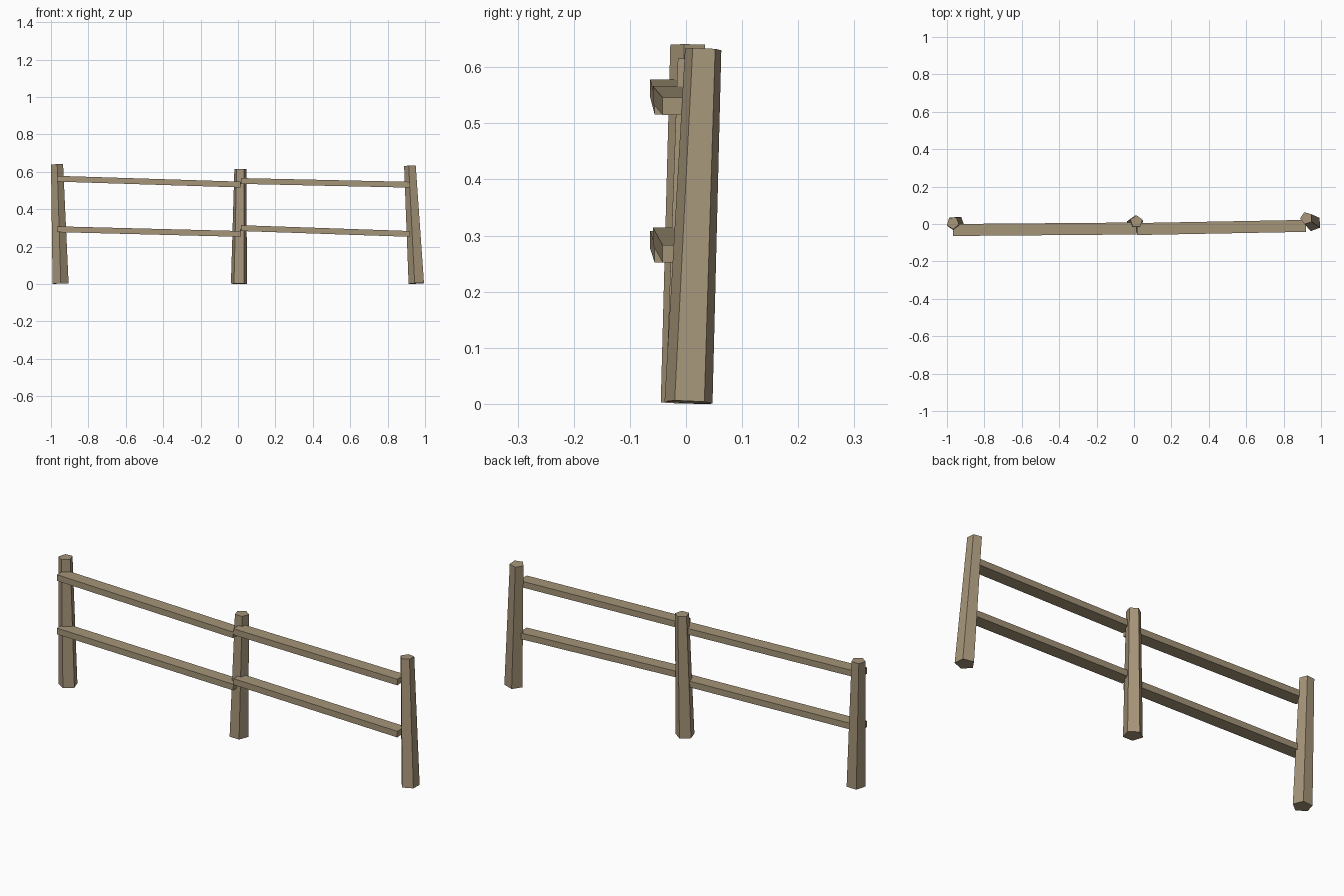
import bpy, bmesh, math
from mathutils import Vector, Matrix

if "Cube" in bpy.data.objects:
    bpy.data.objects.remove(bpy.data.objects["Cube"])

wood = bpy.data.materials.new("weathered_wood")
wood.diffuse_color = (0.38, 0.30, 0.19, 1)
wood.use_nodes = True
wood.node_tree.nodes["Principled BSDF"].inputs["Base Color"].default_value = wood.diffuse_color


def finish(name, bm):
    bmesh.ops.recalc_face_normals(bm, faces=bm.faces)
    mesh = bpy.data.meshes.new(name)
    bm.to_mesh(mesh)
    bm.free()
    mesh.materials.append(wood)
    bpy.context.collection.objects.link(bpy.data.objects.new(name, mesh))


def post(name, base, top, turn):
    """Leaning, tapered five-sided post; turn is the angle of one corner."""
    base, top = Vector(base), Vector(top)
    tilt = Vector((0, 0, 1)).rotation_difference(top - base)
    bm = bmesh.new()
    rings = []
    for centre, r in ((base, 0.045), (top, 0.034)):
        ring = []
        for i in range(5):
            a = math.radians(turn + 72 * i)
            ring.append(bm.verts.new(centre + tilt @ Vector((r * math.cos(a), r * math.sin(a), 0))))
        rings.append(ring)
    low, high = rings
    bm.faces.new(low[::-1])
    bm.faces.new(high)
    for i in range(5):
        j = (i + 1) % 5
        bm.faces.new((low[i], low[j], high[j], high[i]))
    finish(name, bm)


def rail(name, start, end, depth=0.064, height=0.031):
    """Plank whose upper front edge runs from start to end."""
    start, end = Vector(start), Vector(end)
    along = (end - start).normalized()
    back = Vector((0, 0, 1)).cross(along).normalized()
    up = along.cross(back)
    centre = (start + end) / 2 + back * depth / 2 - up * height / 2
    frame = Matrix((along, back, up)).transposed().to_4x4()
    size = Matrix.Diagonal(((end - start).length, depth, height, 1))
    bm = bmesh.new()
    bmesh.ops.create_cube(bm, size=1, matrix=Matrix.Translation(centre) @ frame @ size)
    finish(name, bm)


# Posts
post("left_post", (-0.949, 0.000, 0.002), (-0.968, 0.006, 0.640), 56)
post("middle_post", (0.005, 0.000, 0.001), (0.013, 0.013, 0.615), 90)
post("right_post", (0.957, 0.005, 0.003), (0.922, 0.031, 0.632), 38)

# Rails
rail("left_upper_rail", (-0.967, -0.064, 0.578), (0.013, -0.056, 0.547))
rail("left_lower_rail", (-0.967, -0.064, 0.308), (0.013, -0.056, 0.283))
rail("right_upper_rail", (0.016, -0.059, 0.566), (0.92, -0.042, 0.546))
rail("right_lower_rail", (0.016, -0.059, 0.314), (0.92, -0.042, 0.283))
